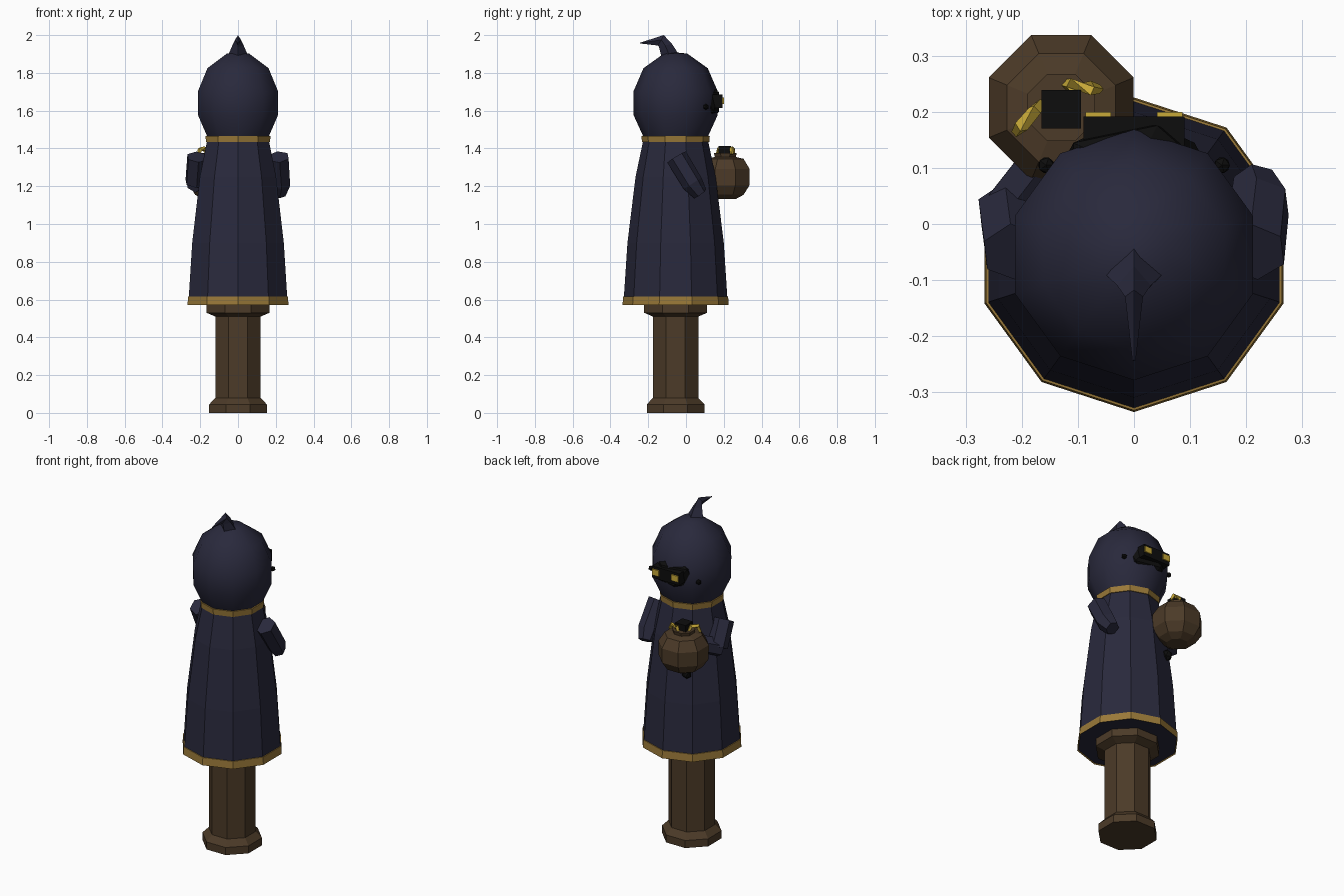
import bpy, bmesh, math
from mathutils import Vector

if "Cube" in bpy.data.objects:
    bpy.data.objects.remove(bpy.data.objects["Cube"])

AXIS_Y = -0.055


def material(name, rgb):
    m = bpy.data.materials.new(name)
    m.diffuse_color = (*rgb, 1)
    m.use_nodes = True
    m.node_tree.nodes["Principled BSDF"].inputs["Base Color"].default_value = m.diffuse_color
    return m


NAVY = material("navy_cloth", (0.022, 0.022, 0.045))
BROWN = material("brown_wood", (0.072, 0.043, 0.021))
GOLD = material("gold_trim", (0.32, 0.19, 0.04))
YELLOW = material("bright_gold", (0.58, 0.40, 0.04))
BLACK = material("black", (0.004, 0.004, 0.004))


def finish(name, bm, mat, smooth=None):
    bmesh.ops.recalc_face_normals(bm, faces=bm.faces)
    me = bpy.data.meshes.new(name)
    bm.to_mesh(me)
    bm.free()
    ob = bpy.data.objects.new(name, me)
    bpy.context.collection.objects.link(ob)
    me.materials.append(mat)
    if smooth:
        bpy.context.view_layer.objects.active = ob
        ob.select_set(True)
        bpy.ops.object.shade_smooth_by_angle(angle=math.radians(smooth))
        ob.select_set(False)
    return ob


def loft(name, rings, mat, smooth=None):
    """Skin a list of point rings and cap both ends."""
    bm = bmesh.new()
    loops = [[bm.verts.new(p) for p in ring] for ring in rings]
    n = len(loops[0])
    for a, b in zip(loops, loops[1:]):
        for i in range(n):
            j = (i + 1) % n
            bm.faces.new((a[i], a[j], b[j], b[i]))
    bm.faces.new(loops[0])
    bm.faces.new(loops[-1])
    return finish(name, bm, mat, smooth)


def turned(name, profile, sides, start, mat, cx=0, cy=AXIS_Y, smooth=None):
    """Upright lathe of (radius, z) points."""
    rings = []
    for r, z in profile:
        angles = [start + 2 * math.pi * i / sides for i in range(sides)]
        rings.append([(cx + r * math.cos(a), cy + r * math.sin(a), z) for a in angles])
    return loft(name, rings, mat, smooth)


def tube(name, path, sides, mat):
    """Faceted tube through (point, radius) stations."""
    rings = []
    for k, (p, r) in enumerate(path):
        a, b = path[max(k - 1, 0)][0], path[min(k + 1, len(path) - 1)][0]
        d = (Vector(b) - Vector(a)).normalized()
        u = d.cross(Vector((1, 0, 0.2))).normalized()
        v = d.cross(u)
        rings.append([Vector(p) + r * (u * math.cos(t) + v * math.sin(t))
                      for t in (2 * math.pi * i / sides for i in range(sides))])
    return loft(name, rings, mat)


def box(name, centre, size, mat):
    bm = bmesh.new()
    bmesh.ops.create_cube(bm, size=1)
    for v in bm.verts:
        v.co = Vector(centre) + Vector([c * s for c, s in zip(v.co, size)])
    return finish(name, bm, mat)


def blob(name, centre, size, mat, detail=1):
    bm = bmesh.new()
    bmesh.ops.create_icosphere(bm, subdivisions=detail, radius=1)
    for v in bm.verts:
        v.co = Vector(centre) + Vector([c * s for c, s in zip(v.co, size)])
    return finish(name, bm, mat)


OCT, DEC = math.pi / 8, -math.pi / 2

# Wooden post with foot and flared head
turned("post", [(0.165, 0), (0.165, 0.045), (0.13, 0.08), (0.13, 0.51),
                (0.18, 0.53), (0.18, 0.58)], 8, OCT, BROWN)

# Robe, trims and hood
turned("robe", [(0.276, 0.575), (0.274, 0.61), (0.255, 0.9), (0.212, 1.25), (0.172, 1.44)],
       10, DEC, NAVY)
turned("hem_trim", [(0.274, 0.576), (0.281, 0.57), (0.278, 0.615), (0.27, 0.616)], 10, DEC, GOLD)
turned("collar_trim", [(0.172, 1.433), (0.178, 1.433), (0.181, 1.467), (0.172, 1.467)], 10, DEC, GOLD)
turned("hood", [(0.172, 1.465), (0.222, 1.575), (0.224, 1.70), (0.17, 1.825),
                (0.062, 1.902), (0.005, 1.908)], 10, DEC, NAVY, smooth=40)

# Bent peak of the hood
loft("hood_peak", [
    [(0, -0.03, 1.885), (0.056, -0.085, 1.885), (0, -0.13, 1.885), (-0.056, -0.085, 1.885)],
    [(0, -0.075, 1.955), (0.03, -0.11, 1.945), (0, -0.143, 1.937), (-0.03, -0.11, 1.945)],
    [(0, -0.118, 2.0), (0.016, -0.13, 1.975), (0, -0.15, 1.945), (-0.016, -0.13, 1.975)],
    [(0, -0.243, 1.96), (0.003, -0.244, 1.958), (0, -0.245, 1.956), (-0.003, -0.244, 1.958)],
], NAVY)

# Dark face with side knobs and eyes
blob("face", (0, 0.095, 1.645), (0.15, 0.095, 0.115), BLACK)
box("brow", (0, 0.165, 1.65), (0.18, 0.055, 0.07), BLACK)
for side, s in (("left", -1), ("right", 1)):
    blob(side + "_face_knob", (s * 0.157, 0.105, 1.62), (0.016, 0.016, 0.016), BLACK)
    box(side + "_eye", (s * 0.064, 0.188, 1.653), (0.045, 0.024, 0.036), YELLOW)

# Sleeves: one hanging, one bent towards the pot
tube("right_sleeve", [((0.215, -0.05, 1.355), 0.058), ((0.225, 0.035, 1.215), 0.056),
                      ((0.215, 0.075, 1.16), 0.04)], 6, NAVY)
tube("left_upper_sleeve", [((-0.215, -0.05, 1.355), 0.058), ((-0.225, 0.025, 1.22), 0.058)], 6, NAVY)
tube("left_forearm_sleeve", [((-0.235, 0.01, 1.215), 0.052), ((-0.135, 0.14, 1.27), 0.05)], 6, NAVY)
blob("left_hand", (-0.11, 0.15, 1.08), (0.03, 0.025, 0.035), BLACK)

# Pot with dark stopper and curled gold handles
PX, PY = -0.13, 0.208
turned("pot", [(0.06, 1.132), (0.105, 1.155), (0.139, 1.205), (0.14, 1.29), (0.105, 1.345),
               (0.06, 1.355), (0.065, 1.375)], 8, OCT, BROWN, PX, PY)
box("stopper", (PX, 0.205, 1.385), (0.07, 0.068, 0.055), BLACK)
for name, x, y, dx, dy in (("back", -0.188, 0.19, 0.022, 0.026), ("front", -0.093, 0.245, 0.032, -0.004)):
    tube(name + "_pot_handle", [((x - dx, y - dy, 1.36), 0.009), ((x - dx * 0.6, y - dy * 0.6, 1.395), 0.013),
                                ((x + dx * 0.5, y + dy * 0.5, 1.4), 0.013),
                                ((x + dx, y + dy, 1.37), 0.008)], 4, YELLOW)
